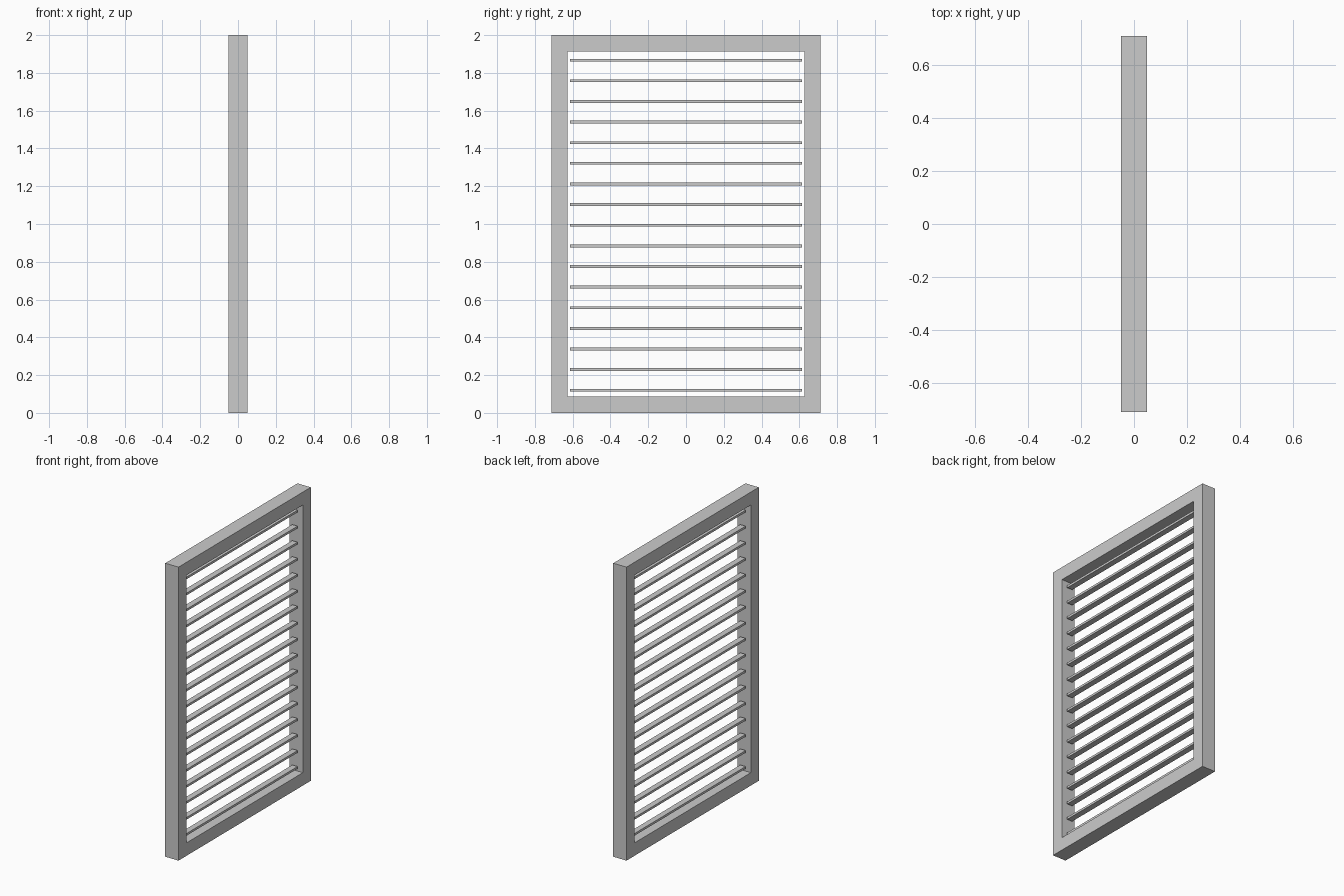
import bpy, bmesh

if "Cube" in bpy.data.objects:
    bpy.data.objects.remove(bpy.data.objects["Cube"])

W, H, D = 0.712, 2.0, 0.05      # frame half width, height, half depth
IW, Z0, Z1 = 0.627, 0.088, 1.912  # opening half width, bottom, top


def new_object(name, bm):
    bmesh.ops.recalc_face_normals(bm, faces=bm.faces)
    mesh = bpy.data.meshes.new(name)
    bm.to_mesh(mesh)
    bm.free()
    obj = bpy.data.objects.new(name, mesh)
    bpy.context.collection.objects.link(obj)
    return obj


# Rectangular frame: ring of quads extruded through its depth
bm = bmesh.new()
outer = [(-W, 0), (W, 0), (W, H), (-W, H)]
inner = [(-IW, Z0), (IW, Z0), (IW, Z1), (-IW, Z1)]
vo = [bm.verts.new((-D, y, z)) for y, z in outer]
vi = [bm.verts.new((-D, y, z)) for y, z in inner]
for i in range(4):
    j = (i + 1) % 4
    bm.faces.new((vo[i], vo[j], vi[j], vi[i]))
ext = bmesh.ops.extrude_face_region(bm, geom=bm.faces[:], use_keep_orig=True)
moved = [g for g in ext["geom"] if isinstance(g, bmesh.types.BMVert)]
bmesh.ops.translate(bm, verts=moved, vec=(2 * D, 0, 0))
new_object("shutter_frame", bm)

# Horizontal slats, evenly spaced inside the opening
bm = bmesh.new()
bmesh.ops.create_cube(bm, size=1)
bmesh.ops.scale(bm, verts=bm.verts, vec=(0.04, 1.226, 0.015))
slats = new_object("slats", bm)
slats.location.z = 0.12
arr = slats.modifiers.new("repeat", "ARRAY")
arr.count = 17
arr.use_relative_offset = False
arr.use_constant_offset = True
arr.constant_offset_displace = (0, 0, 0.1092)
